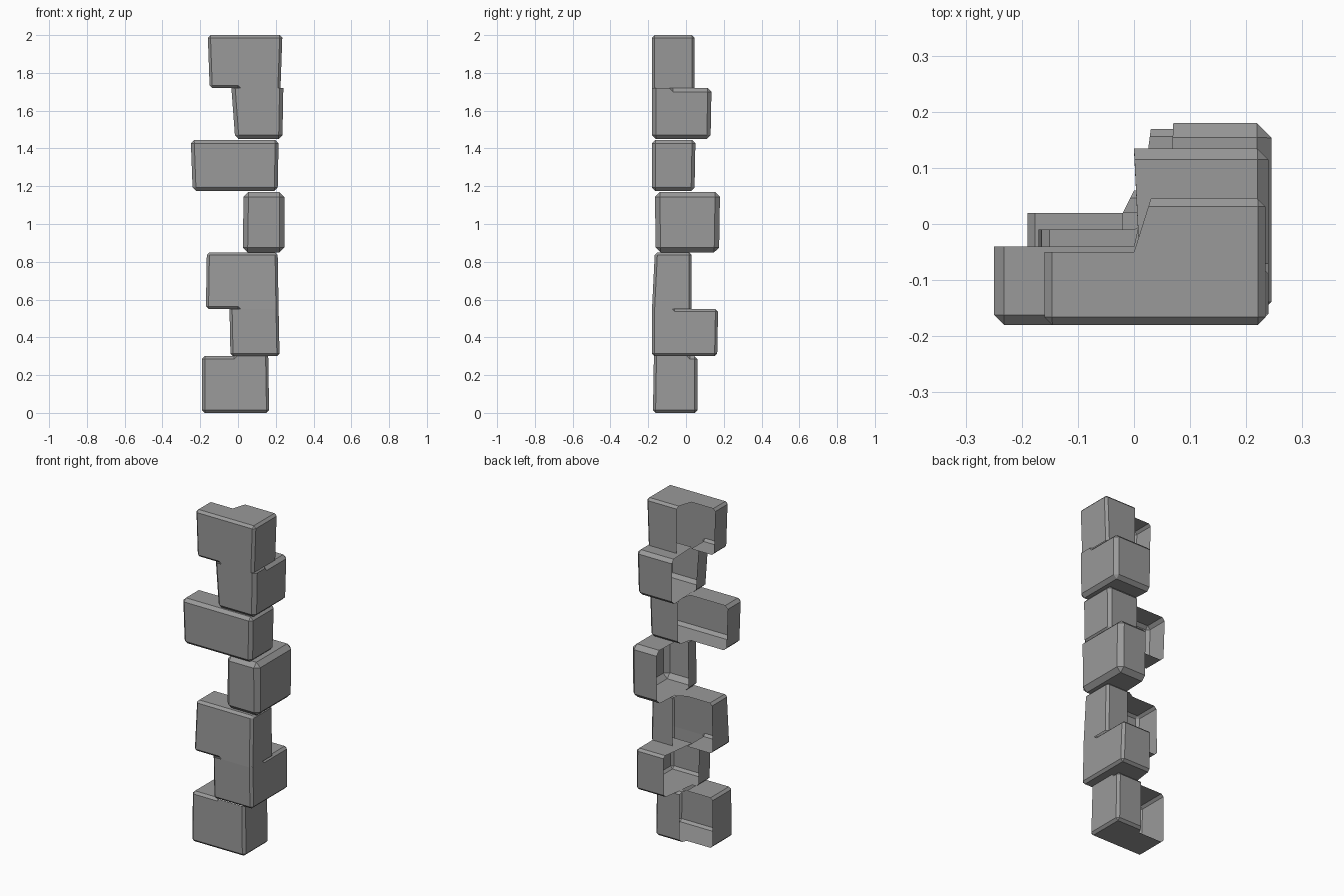
import bpy, bmesh

cube = bpy.data.objects.get("Cube")
if cube:
    bpy.data.objects.remove(cube, do_unlink=True)

stone_grey = bpy.data.materials.new("stone grey")
stone_grey.use_nodes = True
GREY = (0.32, 0.32, 0.32, 1)
stone_grey.diffuse_color = GREY
stone_grey.node_tree.nodes["Principled BSDF"].inputs["Base Color"].default_value = GREY

ALL = ("arm", "core", "wing")


def corner_stone(name, z, low, high, inner, floor=ALL, roof=ALL, bevel=0.014):
    """L-shaped hollow stone, open towards the inner corner of the wall.
    low/high: left, right, front, back limits; inner: arm depth, corner x, wing x."""
    bm = bmesh.new()
    arm_y, corner_x, wing_x = inner
    rings = []
    for height, (left, right, front, back) in zip(z, (low, high)):
        outline = {
            "a": (right, front), "g": (corner_x, front), "b": (left, front),
            "c": (left, arm_y), "d": (corner_x, arm_y),
            "e": (wing_x, back), "f": (right, back), "h": (right, arm_y)}
        rings.append({k: bm.verts.new((*p, height)) for k, p in outline.items()})
    bottom, top = rings
    # Outer walls only
    for p, q in ("ag", "gb", "bc", "ef", "fh", "ha"):
        bm.faces.new((bottom[p], bottom[q], top[q], top[p]))
    # Floor and roof slabs
    slabs = {"arm": "bgdc", "core": "gahd", "wing": "dhfe"}
    for ring, parts in ((bottom, floor), (top, roof)):
        for part in parts:
            bm.faces.new([ring[k] for k in slabs[part]])
    bmesh.ops.recalc_face_normals(bm, faces=bm.faces)
    # An open shell can flip inside out: the front wall must face -y
    bm.normal_update()
    front_face = min(bm.faces, key=lambda f: f.calc_center_median().y)
    if front_face.normal.y > 0:
        bmesh.ops.reverse_faces(bm, faces=bm.faces)
    mesh = bpy.data.meshes.new(name)
    bm.to_mesh(mesh)
    bm.free()
    mesh.materials.append(stone_grey)
    obj = bpy.data.objects.new(name, mesh)
    bpy.context.collection.objects.link(obj)
    worn = obj.modifiers.new("worn edges", "BEVEL")
    worn.width = bevel
    worn.segments = 1
    worn.limit_method = "ANGLE"


# Stones from the ground up
corner_stone("base_stone", (0, 0.3), (-0.19, 0.165, -0.175, 0.06),
             (-0.19, 0.16, -0.17, 0.06), (0.02, -0.02, 0.0), roof=("arm", "wing"))
corner_stone("second_stone", (0.3, 0.55), (-0.04, 0.22, -0.18, 0.165),
             (-0.045, 0.215, -0.18, 0.17), (-0.06, 0.0, 0.03), roof=("wing",))
corner_stone("third_stone", (0.55, 0.85), (-0.17, 0.215, -0.18, 0.03),
             (-0.165, 0.21, -0.165, 0.03), (-0.01, 0.0, 0.07), floor=("arm",))
corner_stone("fourth_stone", (0.85, 1.17), (0.025, 0.245, -0.16, 0.175),
             (0.03, 0.245, -0.165, 0.18), (-0.06, 0.06, 0.07), bevel=0.026)
corner_stone("fifth_stone", (1.175, 1.445), (-0.24, 0.21, -0.18, 0.045),
             (-0.25, 0.215, -0.18, 0.05), (-0.04, 0.0, 0.02), bevel=0.018)
corner_stone("sixth_stone", (1.45, 1.72), (-0.015, 0.235, -0.18, 0.13),
             (-0.035, 0.24, -0.18, 0.135), (-0.07, 0.01, 0.0), roof=("wing",), bevel=0.02)
corner_stone("top_stone", (1.72, 2.0), (-0.15, 0.225, -0.18, 0.045),
             (-0.16, 0.235, -0.18, 0.045), (-0.05, 0.0, 0.03), floor=("arm",))
